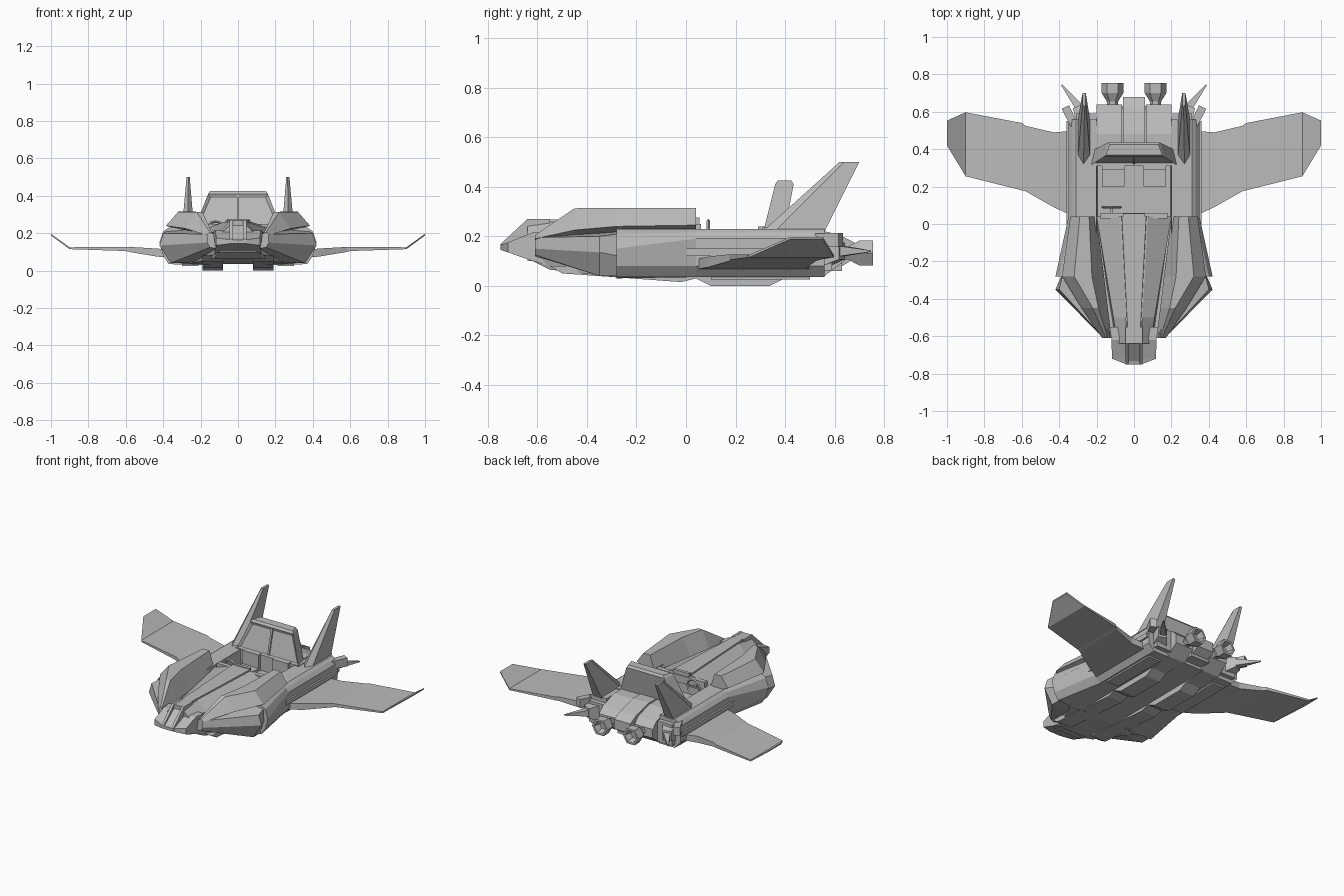
import bpy, bmesh, math
from mathutils import Vector

cube = bpy.data.objects.get("Cube")
if cube:
    bpy.data.objects.remove(cube, do_unlink=True)

grey = bpy.data.materials.new("hull_grey")
grey.use_nodes = True
COLOUR = (0.5, 0.5, 0.5, 1)
grey.diffuse_color = COLOUR
grey.node_tree.nodes["Principled BSDF"].inputs["Base Color"].default_value = COLOUR


def loft(name, rings, mirror=False):
    """Skin a list of equal-length point rings and cap both ends."""
    bm = bmesh.new()
    loops = [[bm.verts.new(p) for p in ring] for ring in rings]
    n = len(rings[0])
    for a, b in zip(loops, loops[1:]):
        for i in range(n):
            j = (i + 1) % n
            bm.faces.new((a[i], a[j], b[j], b[i]))
    bm.faces.new(loops[0])
    bm.faces.new(loops[-1])
    bmesh.ops.recalc_face_normals(bm, faces=bm.faces)
    mesh = bpy.data.meshes.new(name)
    bm.to_mesh(mesh)
    bm.free()
    mesh.materials.append(grey)
    obj = bpy.data.objects.new(name, mesh)
    bpy.context.collection.objects.link(obj)
    if mirror:
        obj.modifiers.new("Mirror", 'MIRROR')
    return obj


def along_y(name, sections, mirror=False):
    """Sections are (y, [(x, z), ...])."""
    return loft(name, [[(x, y, z) for x, z in pts] for y, pts in sections], mirror)


def symmetric(name, sections):
    """Sections given as right halves, closed across the centre line."""
    full = [(y, h + [(-x, z) for x, z in reversed(h)]) for y, h in sections]
    return along_y(name, full)


def slab(name, x0, x1, outline, mirror=False):
    """Extrude a (y, z) outline across x."""
    return loft(name, [[(x, y, z) for y, z in outline] for x in (x0, x1)], mirror)


def box(name, x0, x1, y0, y1, z0, z1, mirror=False):
    return slab(name, x0, x1, [(y0, z0), (y1, z0), (y1, z1), (y0, z1)], mirror)


# Main hull sides
aft = [(.19, .035), (.31, .035), (.35, .08), (.35, .19), (.33, .215), (.31, .23), (.2, .23)]
along_y("side_hull", [
    (-.28, [(.19, .03), (.37, .035), (.4, .08), (.42, .15), (.4, .21), (.37, .23), (.2, .23)]),
    (.04, aft), (.56, aft)], True)
box("side_strake", .34, .362, .0, .55, .12, .15, True)
box("lower_pod", .21, .3, .1, .5, .025, .06, True)

# Front cheeks
along_y("cheek", [
    (-.61, [(.12, .12), (.15, .125), (.165, .15), (.16, .195), (.13, .2)]),
    (-.35, [(.15, .05), (.36, .04), (.42, .135), (.4, .2), (.2, .215)]),
    (-.27, [(.15, .03), (.36, .04), (.385, .12), (.38, .21), (.2, .225)])], True)

# Tall shoulder pods beside the hood
along_y("shoulder_pod", [
    (-.61, [(.12, .14), (.14, .205), (.15, .205), (.17, .19)]),
    (-.45, [(.14, .19), (.19, .313), (.22, .313), (.28, .225)]),
    (-.28, [(.16, .19), (.225, .315), (.32, .315), (.385, .24)]),
    (.04, [(.2, .19), (.24, .315), (.29, .315), (.34, .245)])], True)

# Hood with raised centre ridge
symmetric("hood", [
    (-.64, [(.035, .25), (.09, .2), (.1, .1)]),
    (-.5, [(.045, .26), (.11, .2), (.12, .1)]),
    (.04, [(.075, .26), (.2, .215), (.2, .1)])])
symmetric("hood_ridge", [
    (-.64, [(.03, .268), (.035, .24)]),
    (.04, [(.065, .27), (.07, .24)])])

# Nose wedge and intake frame
symmetric("nose", [
    (-.75, [(.04, .165), (.04, .145)]),
    (-.72, [(.118, .175), (.118, .135)]),
    (-.62, [(.12, .215), (.12, .1)]),
    (-.55, [(.13, .215), (.13, .08)])])
slab("nose_rail", .028, .045, [(-.75, .15), (-.75, .168), (-.64, .27), (-.55, .27), (-.55, .15)], True)
slab("nose_ramp", -.03, .03, [(-.745, .15), (-.74, .165), (-.63, .25), (-.6, .15)])

# Belly
symmetric("belly", [
    (-.62, [(.11, .13), (.1, .1)]),
    (-.55, [(.15, .13), (.13, .065)]),
    (-.28, [(.3, .13), (.27, .035)]),
    (.04, [(.25, .13), (.22, .035)]),
    (.56, [(.25, .13), (.22, .04)])])
slab("keel", .08, .19, [(-.55, .08), (-.5, .05), (-.02, .015), (.04, .03), (.1, 0),
                        (.34, 0), (.4, .03), (.56, .04), (.56, .08)], True)

# Cockpit tub and dashboard
box("cockpit_floor", -.2, .2, .03, .33, .05, .13)
box("dashboard", -.18, .18, .03, .06, .2, .25)
box("dash_screen", -.06, .06, .035, .055, .24, .275)
box("seat_cushion", .05, .17, .2, .31, .12, .15, True)
box("seat_back", .05, .17, .29, .32, .13, .24, True)

# Steering wheel
bpy.ops.mesh.primitive_torus_add(location=(-.12, .09, .215), rotation=(math.pi / 2, 0, 0),
                                 major_segments=12, minor_segments=4,
                                 major_radius=.048, minor_radius=.007)
wheel = bpy.context.object
wheel.name = "steering_wheel"
wheel.data.materials.append(grey)
box("wheel_spoke", -.16, -.08, .086, .094, .21, .22)
box("wheel_column", -.127, -.113, .05, .09, .208, .222)


# Canopy block with sunken front window
def canopy_ring(w, y0, y1, z):
    return [(-w, y0, z), (w, y0, z), (w - .02, y1, z), (.02 - w, y1, z)]


canopy = loft("canopy", [canopy_ring(.23, .315, .4, .23), canopy_ring(.16, .36, .435, .41),
                         canopy_ring(.15, .37, .425, .425)])
bm = bmesh.new()
bm.from_mesh(canopy.data)
front = min((f for f in bm.faces if f.calc_area() > .02), key=lambda f: f.normal.y)
bmesh.ops.inset_individual(bm, faces=[front], thickness=.022, depth=-.012)
bm.to_mesh(canopy.data)
bm.free()
slab("window_bar", -.006, .006, [(.32, .24), (.36, .405), (.38, .405), (.34, .24)])
box("canopy_base", -.235, .235, .31, .41, .12, .235)

# Rear deck
slab("rear_deck", .065, .2, [(.33, .05), (.33, .235), (.48, .235), (.6, .2),
                             (.64, .16), (.64, .1), (.56, .04)], True)
slab("rear_spine", -.06, .06, [(.33, .05), (.33, .24), (.48, .24), (.62, .205),
                               (.68, .175), (.68, .11), (.6, .06)])
box("deck_seam", -.07, .07, .33, .63, .06, .16)


# Hollow hexagonal engine nozzles
def hexagon(y, r):
    return [(.115 + r * math.cos(k * math.pi / 3), y, .132 + r * math.sin(k * math.pi / 3))
            for k in range(6)]


loft("engine_nozzle", [hexagon(y, r) for y, r in (
    (.6, .03), (.655, .03), (.7, .058), (.755, .058), (.755, .043), (.71, .03))], True)


# Wings with upturned tips
def wing_ring(x, y0, y1, z0, z1):
    return [(x, y0, z0), (x, y1, z0), (x, y1, z1), (x, y0, z1)]


loft("wing", [wing_ring(*s) for s in (
    (.3, .03, .5, .065, .105), (.43, .09, .49, .075, .118), (.58, .175, .525, .1, .127),
    (.6, .18, .54, .105, .127), (.9, .255, .597, .115, .125), (1, .42, .553, .188, .197))], True)

# Tail fins
loft("tail_fin", [
    [(.27, .31, .22), (.3, .36, .22), (.3, .56, .22), (.235, .56, .22), (.235, .36, .22)],
    [(.265, .62, .5), (.275, .64, .5), (.275, .7, .5), (.258, .7, .5), (.258, .64, .5)]], True)


# Rear spikes and side thrusters, tapered along a diagonal
def taper(name, start, end, r0, r1, height):
    a, b = Vector(start), Vector(end)
    side = (b - a).cross(Vector((0, 0, 1))).normalized()
    rings = []
    for p, r in ((a, r0), (b, r1)):
        up = Vector((0, 0, r * height))
        rings.append([p + side * r + up, p - side * r + up, p - side * r - up, p + side * r - up])
    return loft(name, rings, True)


taper("rear_spike", (.29, .62, .14), (.388, .745, .14), .022, .003, 1)
taper("spike_root", (.26, .54, .13), (.3, .63, .14), .05, .028, 1.2)
taper("side_thruster", (.32, .53, .185), (.367, .625, .185), .02, .022, 1.3)
box("rear_corner", .2, .31, .55, .59, .06, .2, True)
